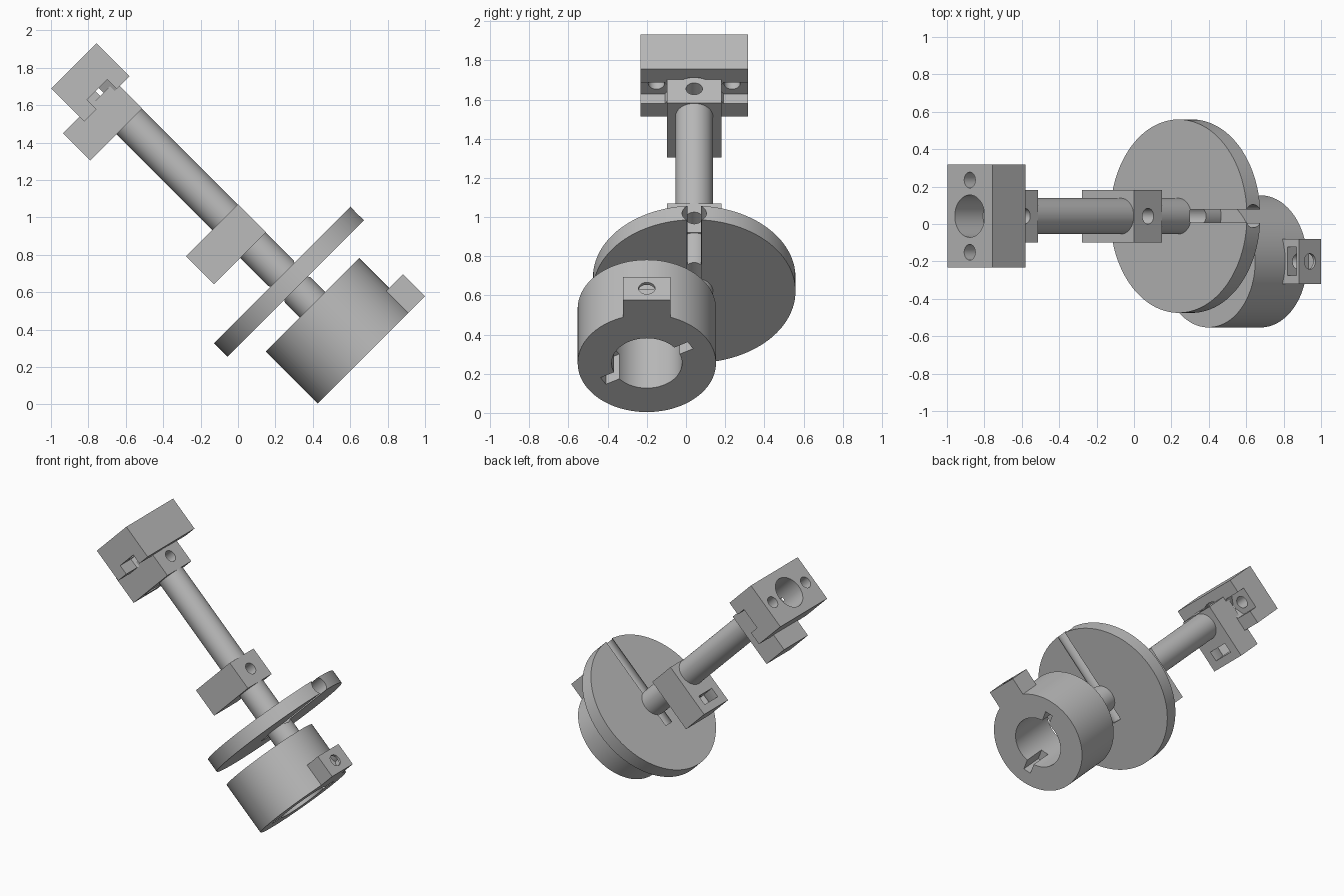
import bpy
from math import radians, pi
from mathutils import Matrix

cube = bpy.data.objects.get("Cube")
if cube:
    bpy.data.objects.remove(cube, do_unlink=True)

grey = bpy.data.materials.new("plain grey")
grey.use_nodes = True
grey.diffuse_color = (0.5, 0.5, 0.5, 1)
grey.node_tree.nodes["Principled BSDF"].inputs["Base Color"].default_value = (0.5, 0.5, 0.5, 1)

# Everything is built upright along z, then tilted 45 degrees at the end
AXIS_X, AXIS_Y = 0.658, 0.042     # shaft axis
RING_Y = -0.2                     # ring axis
SCREW = 0.042
NUT = 0.088                       # corner radius of the nut pockets


def box(name, x, y, z):
    bpy.ops.mesh.primitive_cube_add(size=1)
    ob = bpy.context.object
    ob.name = name
    ob.data.transform(Matrix.Translation([(a + b) / 2 for a, b in (x, y, z)])
                      @ Matrix.Diagonal([b - a for a, b in (x, y, z)] + [1]))
    return ob


def rod(name, radius, start, end, centre, along="Z", sides=96, spin=0):
    """Cylinder along z with centre (x, y), or along x with centre (y, z)."""
    bpy.ops.mesh.primitive_cylinder_add(radius=radius, depth=end - start, vertices=sides)
    ob = bpy.context.object
    ob.name = name
    ob.data.transform(Matrix.Rotation(spin, 4, "Z"))
    mid = (start + end) / 2
    if along == "X":
        ob.data.transform(Matrix.Rotation(pi / 2, 4, "Y"))
        ob.data.transform(Matrix.Translation((mid, *centre)))
    else:
        ob.data.transform(Matrix.Translation((*centre, mid)))
    return ob


def combine(ob, others, operation="DIFFERENCE"):
    for other in others:
        mod = ob.modifiers.new("combine", "BOOLEAN")
        mod.operation = operation
        mod.solver = "EXACT"
        mod.object = other
        bpy.context.view_layer.objects.active = ob
        bpy.ops.object.modifier_apply(modifier=mod.name)


def around(centre, half):
    return (centre - half, centre + half)


cutters = []


def cutter(ob):
    ob.hide_render = True
    cutters.append(ob)
    return ob


def nut_pocket(x, y, z, side):
    """Hexagonal pocket along x, opened towards z on the given side."""
    flat = NUT * 0.866
    hexagon = cutter(rod("nut_cutter", NUT, x[0], x[1], (y, z), "X", 6))
    opening = cutter(box("nut_opening_cutter", x, around(y, flat),
                         sorted((z, z + side * 0.25))))
    return [hexagon, opening]


# Shaft
shaft = rod("shaft", 0.096, 0.085, 1.6, (AXIS_X, AXIS_Y))
parts = [shaft]

# Clamps with a cross screw hole and a nut pocket
for name, low, high, side in (("lower_clamp", 0.545, 0.756, 1), ("upper_clamp", 1.481, 1.686, -1)):
    clamp = box(name, (0.364, 0.757), around(AXIS_Y, 0.14), (low, high))
    mid = (low + high) / 2
    hole = cutter(rod("screw_cutter", SCREW, 0.43, 0.9, (AXIS_Y, mid), "X", 48))
    combine(clamp, [hole] + nut_pocket((0.42, 0.49), AXIS_Y, mid, side))
    combine(shaft, [hole])
    parts.append(clamp)

# Head block with a centre bore, two screw holes and side-loaded nut pockets
block = box("head_block", (0.488, 0.831), around(AXIS_Y, 0.275), (1.651, 1.9))
cuts = [cutter(rod("bore_cutter", 0.113, 1.6, 2, (AXIS_X, AXIS_Y)))]
for side in (-1, 1):
    y = AXIS_Y + side * 0.193
    cuts.append(cutter(rod("screw_cutter", SCREW, 1.6, 2, (AXIS_X, y), sides=48)))
    cuts.append(cutter(rod("nut_cutter", NUT, 1.6, 1.722, (AXIS_X, y), sides=6)))
    cuts.append(cutter(box("nut_opening_cutter", around(AXIS_X, NUT * 0.866),
                           sorted((y, y + side * 0.2)), (1.6, 1.722))))
combine(block, cuts)
parts.append(block)

# Disc, split along its radius by a bore wider than its thickness
disc = rod("disc", 0.517, 0.22, 0.321, (AXIS_X, AXIS_Y), sides=160)
radial = cutter(rod("radial_cutter", 0.062, 0.48, 1.4, (AXIS_Y, 0.27), "X"))
combine(disc, [radial])
combine(shaft, [radial])
parts.append(disc)

# Offset ring with a screw tab, a bore and two keyways
ring = rod("offset_ring", 0.353, -0.299, 0.095, (AXIS_X, RING_Y), sides=128)
tab = cutter(box("screw_tab", (0.93, 1.115), around(RING_Y, 0.121), (-0.299, -0.132)))
combine(ring, [tab], "UNION")
keyway = cutter(box("keyway_cutter", around(0, 0.0275), around(0, 0.257), (-0.4, -0.12)))
keyway.data.transform(Matrix.Translation((AXIS_X, RING_Y, 0)) @ Matrix.Rotation(radians(-30), 4, "Z"))
combine(ring, [cutter(rod("bore_cutter", 0.18, -0.5, 0.3, (AXIS_X, RING_Y))), keyway,
               cutter(rod("screw_cutter", SCREW, 0.75, 1.3, (RING_Y, -0.215), "X", 48))]
        + nut_pocket((1.027, 1.098), RING_Y, -0.215, 1))
parts.append(ring)

# Remove the cutters, tilt the assembly, colour and shade it
for ob in cutters:
    bpy.data.objects.remove(ob, do_unlink=True)
for ob in parts:
    ob.data.transform(Matrix.Rotation(radians(-45), 4, "Y"))
    ob.data.materials.clear()
    ob.data.materials.append(grey)
    bpy.ops.object.select_all(action="DESELECT")
    ob.select_set(True)
    bpy.context.view_layer.objects.active = ob
    bpy.ops.object.shade_smooth_by_angle(angle=radians(30))
